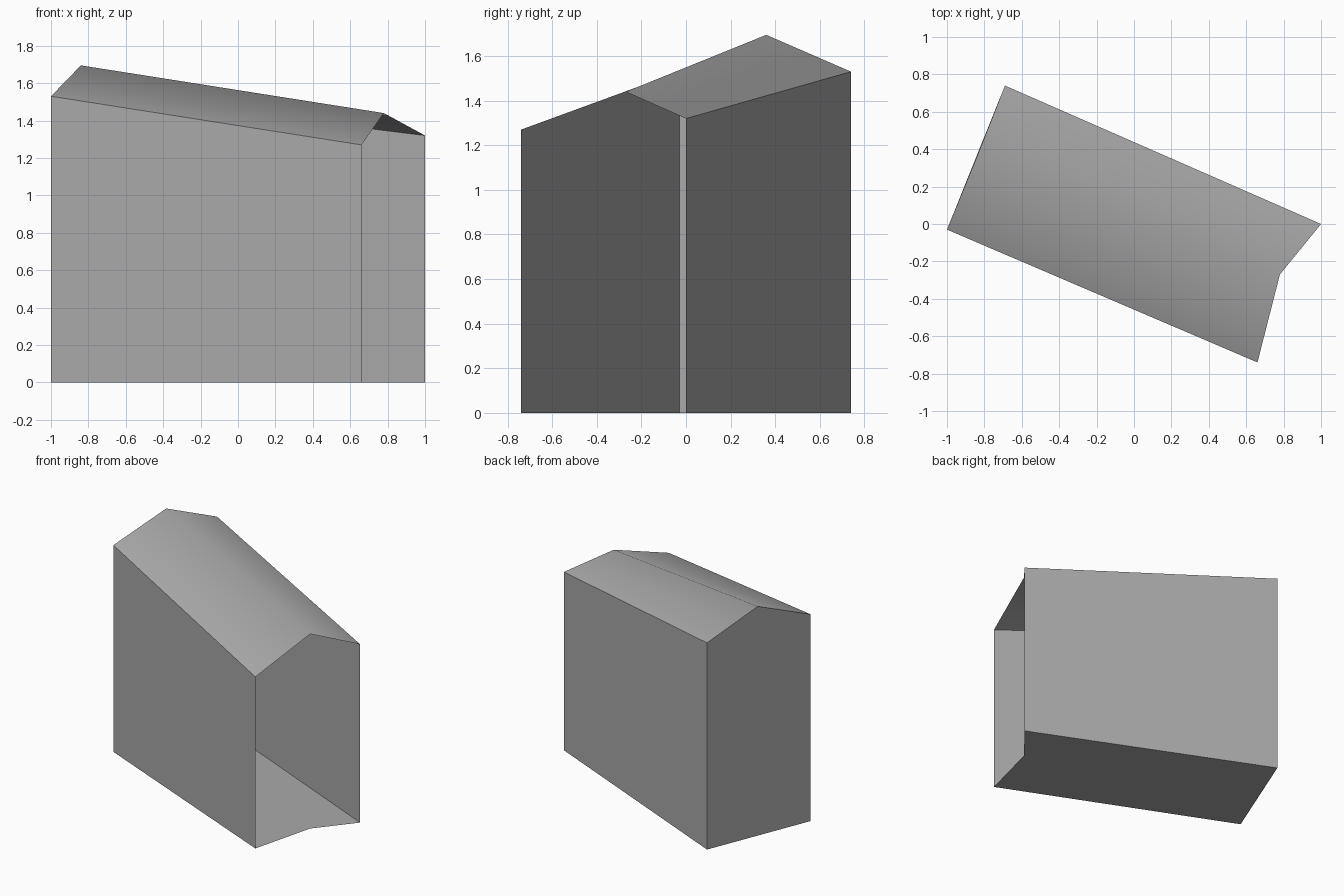
import bpy
import bmesh
import math
from mathutils import Vector

if "Cube" in bpy.data.objects:
    bpy.data.objects.remove(bpy.data.objects["Cube"], do_unlink=True)

# One plain grey for the whole shell
grey = bpy.data.materials.new("plain_grey")
grey.use_nodes = True
colour = (0.4, 0.4, 0.4, 1)
grey.diffuse_color = colour
grey.node_tree.nodes["Principled BSDF"].inputs["Base Color"].default_value = colour

# Top corners of the gabled section: front eave, ridge, back eave
closed_end = [Vector(p) for p in ((-1, -0.03, 1.53), (-0.84, 0.36, 1.695), (-0.69, 0.74, 1.53))]
open_end = [Vector(p) for p in ((0.66, -0.74, 1.27), (0.78, -0.27, 1.44), (1, 0, 1.32))]


def ground(p):
    return Vector((p.x, p.y, 0))


def sheet(name, *faces):
    """Thin surface from polygons, welded where they meet."""
    bm = bmesh.new()
    for points in faces:
        bm.faces.new([bm.verts.new(p) for p in points])
    bmesh.ops.remove_doubles(bm, verts=bm.verts, dist=0.0001)
    mesh = bpy.data.meshes.new(name)
    bm.to_mesh(mesh)
    bm.free()
    mesh.materials.append(grey)
    obj = bpy.data.objects.new(name, mesh)
    bpy.context.collection.objects.link(obj)
    return obj


front_a, ridge_a, back_a = closed_end
front_b, ridge_b, back_b = open_end

# Long side walls
sheet("front_wall", [ground(front_a), ground(front_b), front_b, front_a])
sheet("back_wall", [ground(back_b), ground(back_a), back_a, back_b])

# Closed gable wall; the opposite end stays open
sheet("gable_wall", [ground(back_a), ground(front_a), front_a, ridge_a, back_a])

# Floor with the notched edge at the open end
sheet("floor",
      [ground(p) for p in (front_a, ridge_a, ridge_b, front_b)],
      [ground(p) for p in (ridge_a, back_a, back_b, ridge_b)])

# Two roof slopes, shaded smoothly over the ridge
roof = sheet("roof",
             [front_a, front_b, ridge_b, ridge_a],
             [ridge_a, ridge_b, back_b, back_a])
bpy.ops.object.select_all(action='DESELECT')
roof.select_set(True)
bpy.context.view_layer.objects.active = roof
bpy.ops.object.shade_smooth_by_angle(angle=math.radians(60))
